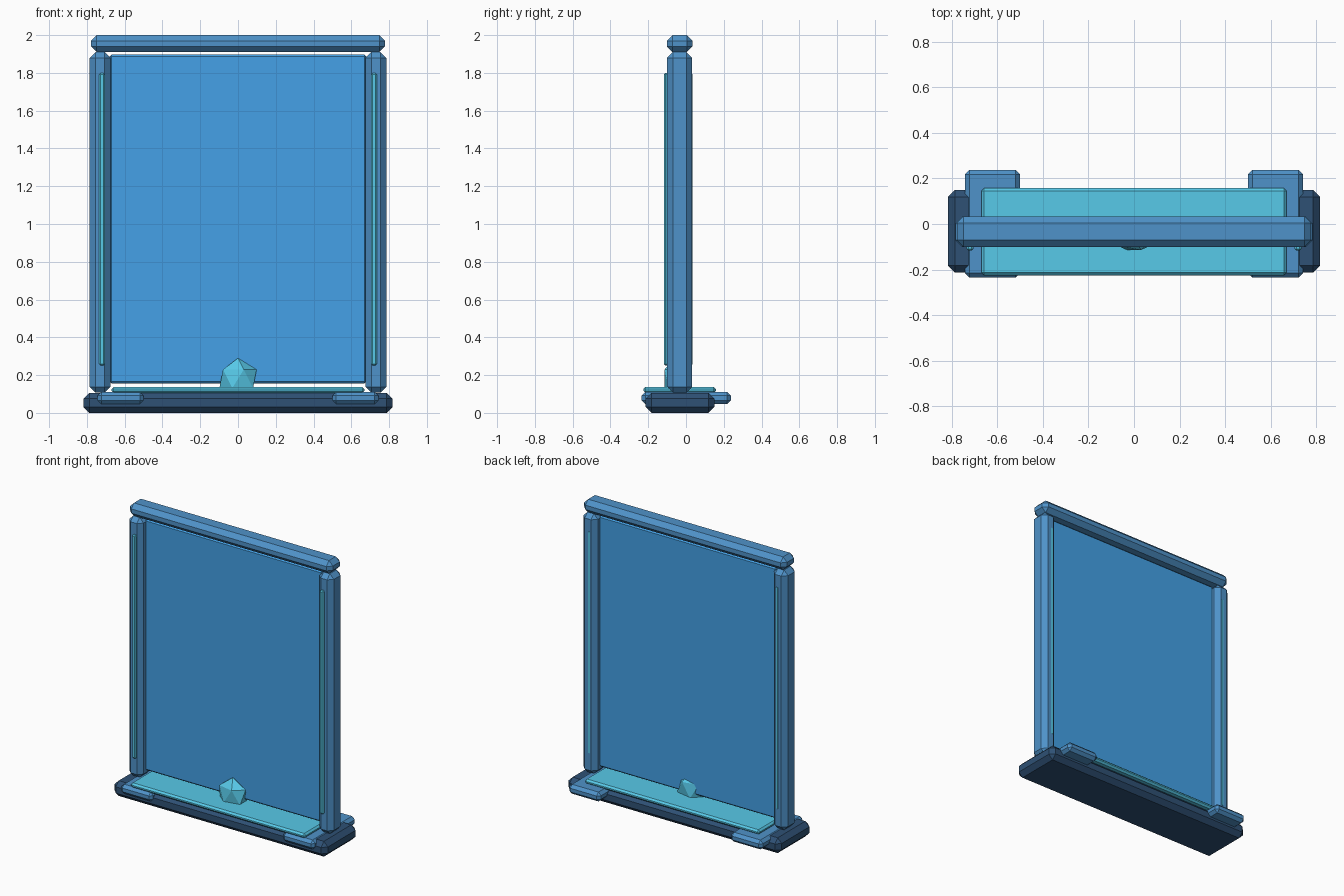
import bpy

if "Cube" in bpy.data.objects:
    bpy.data.objects.remove(bpy.data.objects["Cube"])


def material(name, rgb):
    m = bpy.data.materials.new(name)
    m.diffuse_color = (*[(c / 255) ** 2.2 for c in rgb], 1)
    m.use_nodes = True
    m.node_tree.nodes["Principled BSDF"].inputs["Base Color"].default_value = m.diffuse_color
    return m


FRAME = material("frame_blue", (80, 145, 200))
DARK = material("dark_blue", (50, 82, 116))
PANEL = material("panel_blue", (70, 160, 230))
CYAN = material("cyan", (88, 200, 232))


def block(name, x, y, z, chamfer, mat):
    """Box between the (min, max) ranges with flat chamfered edges."""
    bpy.ops.mesh.primitive_cube_add(size=1, location=[sum(r) / 2 for r in (x, y, z)])
    ob = bpy.context.object
    ob.name = name
    ob.scale = [r[1] - r[0] for r in (x, y, z)]
    bpy.ops.object.transform_apply(location=False, rotation=False, scale=True)
    bev = ob.modifiers.new("chamfer", 'BEVEL')
    bev.width = chamfer
    bev.segments = 1
    ob.data.materials.append(mat)
    return ob


def pair(name, x, y, z, chamfer, mat):
    """Matching blocks on the left and right."""
    block(name + "_right", x, y, z, chamfer, mat)
    block(name + "_left", (-x[1], -x[0]), y, z, chamfer, mat)


# Base, feet and sill tray
block("base", (-.818, .818), (-.214, .15), (0, .106), .031, DARK)
pair("foot", (.5, .743), (-.235, .237), (.046, .111), .02, FRAME)
block("sill_tray", (-.67, .67), (-.226, .158), (.105, .138), .012, CYAN)

# Upright posts with light strips running through them
pair("post", (.675, .785), (-.101, .033), (.107, 1.91), .031, FRAME)
pair("light_strip", (.705, .735), (-.117, .034), (.25, 1.8), .008, CYAN)

# Top beam and thin panel
block("top_beam", (-.778, .778), (-.101, .034), (1.91, 2), .03, FRAME)
block("panel", (-.68, .68), (-.05, -.016), (.156, 1.897), .01, PANEL)

# Flattened crystal at the foot of the panel
bpy.ops.mesh.primitive_ico_sphere_add(subdivisions=1, radius=.11, location=(0, -.057, .18))
crystal = bpy.context.object
crystal.name = "crystal"
crystal.scale = (1, .61, 1)
crystal.data.materials.append(CYAN)
